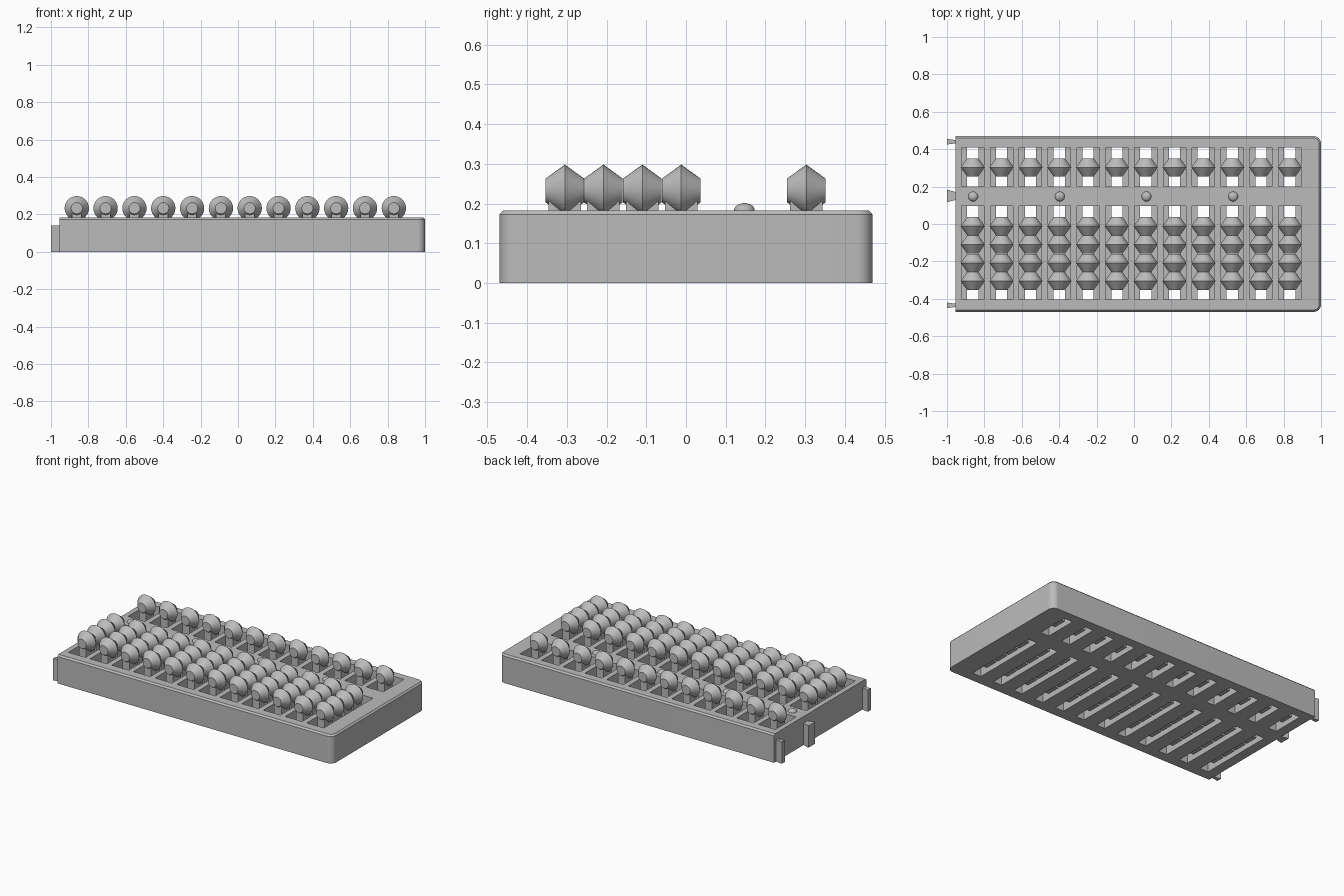
import bpy, bmesh, math
from mathutils import Matrix, Vector

cube = bpy.data.objects.get("Cube")
if cube:
    bpy.data.objects.remove(cube, do_unlink=True)

grey = bpy.data.materials.new("plain_grey")
grey.use_nodes = True
colour = (0.5, 0.5, 0.5, 1)
grey.diffuse_color = colour
grey.node_tree.nodes["Principled BSDF"].inputs["Base Color"].default_value = colour

COLUMNS = [-0.862 + i * 0.1541 for i in range(12)]
SLOTS = [(-0.405, 0.095), (0.2, 0.41)]
BEAD_ROWS = [-0.305, -0.208, -0.11, -0.012, 0.303]
LEDGE = 0.09


def finish(bm, name, smooth=True):
    bmesh.ops.recalc_face_normals(bm, faces=bm.faces)
    mesh = bpy.data.meshes.new(name)
    bm.to_mesh(mesh)
    bm.free()
    mesh.materials.append(grey)
    obj = bpy.data.objects.new(name, mesh)
    bpy.context.collection.objects.link(obj)
    bpy.ops.object.select_all(action='DESELECT')
    bpy.context.view_layer.objects.active = obj
    obj.select_set(True)
    if smooth:
        bpy.ops.object.shade_smooth_by_angle(angle=math.radians(30))
    return obj


def loft(bm, rings):
    """Skin a list of closed rings and cap both ends."""
    rings = [[bm.verts.new(p) for p in ring] for ring in rings]
    for low, high in zip(rings, rings[1:]):
        for i in range(len(low)):
            j = (i + 1) % len(low)
            bm.faces.new((low[i], low[j], high[j], high[i]))
    bm.faces.new(rings[0][::-1])
    bm.faces.new(rings[-1])


def box(bm, low, high):
    low, high = Vector(low), Vector(high)
    size = Matrix.Diagonal((*(high - low), 1))
    bmesh.ops.create_cube(bm, size=1, matrix=Matrix.Translation((low + high) / 2) @ size)


# Frame: square left end, rounded right corners, chamfered top
def outline(inset, z):
    r = 0.04
    pts = [(-0.955, -0.47 + inset, z)]
    for side in (-1, 1):
        for k in range(9):
            a = math.radians(90 * k / 8 + (-90 if side < 0 else 0))
            pts.append((0.96 + (r - inset) * math.cos(a),
                        side * 0.43 + (r - inset) * math.sin(a), z))
    return pts + [(-0.955, 0.47 - inset, z)]


bm = bmesh.new()
loft(bm, [outline(0, 0), outline(0, 0.173), outline(0.01, 0.183)])
frame = finish(bm, "frame", False)

# Stepped slots: narrow through cut, wide upper pocket
for half, bottom in ((0.03, -0.1), (0.06, LEDGE)):
    bm = bmesh.new()
    for x in COLUMNS:
        for y0, y1 in SLOTS:
            box(bm, (x - half, y0, bottom), (x + half, y1, 0.3))
    cutter = finish(bm, "slot_cutter", False)
    cutter.hide_render = True
    bpy.context.view_layer.objects.active = frame
    mod = frame.modifiers.new("slots", 'BOOLEAN')
    mod.operation = 'DIFFERENCE'
    mod.solver = 'EXACT'
    mod.object = cutter
    bpy.ops.object.modifier_apply(modifier=mod.name)
    bpy.data.objects.remove(cutter, do_unlink=True)
bpy.ops.object.select_all(action='DESELECT')
frame.select_set(True)
bpy.context.view_layer.objects.active = frame
bpy.ops.object.shade_smooth_by_angle(angle=math.radians(30))

# Beads: double cones lying along y, each on a sliding stem
beads, stems = bmesh.new(), bmesh.new()
for x in COLUMNS:
    for y in BEAD_ROWS:
        rings = []
        for offset, r in ((-0.0485, 0.03), (0, 0.065), (0.0485, 0.03)):
            rings.append([(x + r * math.cos(a), y + offset, 0.233 + r * math.sin(a))
                          for a in (math.tau * k / 32 for k in range(32))])
        loft(beads, rings)
        box(stems, (x - 0.025, y - 0.041, 0.03), (x + 0.025, y + 0.041, 0.205))
finish(beads, "beads")
finish(stems, "bead_stems", False)

# Domed place markers on the divider bar
bm = bmesh.new()
for i in range(4):
    x = -0.86 + i * 0.4633
    rings = []
    for k in range(7):
        t = math.radians(k * 14)
        r = 0.026 * math.cos(t)
        z = 0.183 + 0.018 * math.sin(t)
        rings.append([(x + r * math.cos(a), 0.147 + r * math.sin(a), z)
                      for a in (math.tau * j / 24 for j in range(24))])
    loft(bm, rings)
finish(bm, "marker_dots")

# Dovetail connectors on the left end
bm = bmesh.new()
for y, root, tip in ((0.44, 0.008, 0.015), (0.15, 0.02, 0.034), (-0.435, 0.008, 0.015)):
    loft(bm, [[(-1, y - tip, z), (-0.95, y - root, z), (-0.95, y + root, z), (-1, y + tip, z)]
              for z in (0, 0.14)])
finish(bm, "connector_tabs", False)
